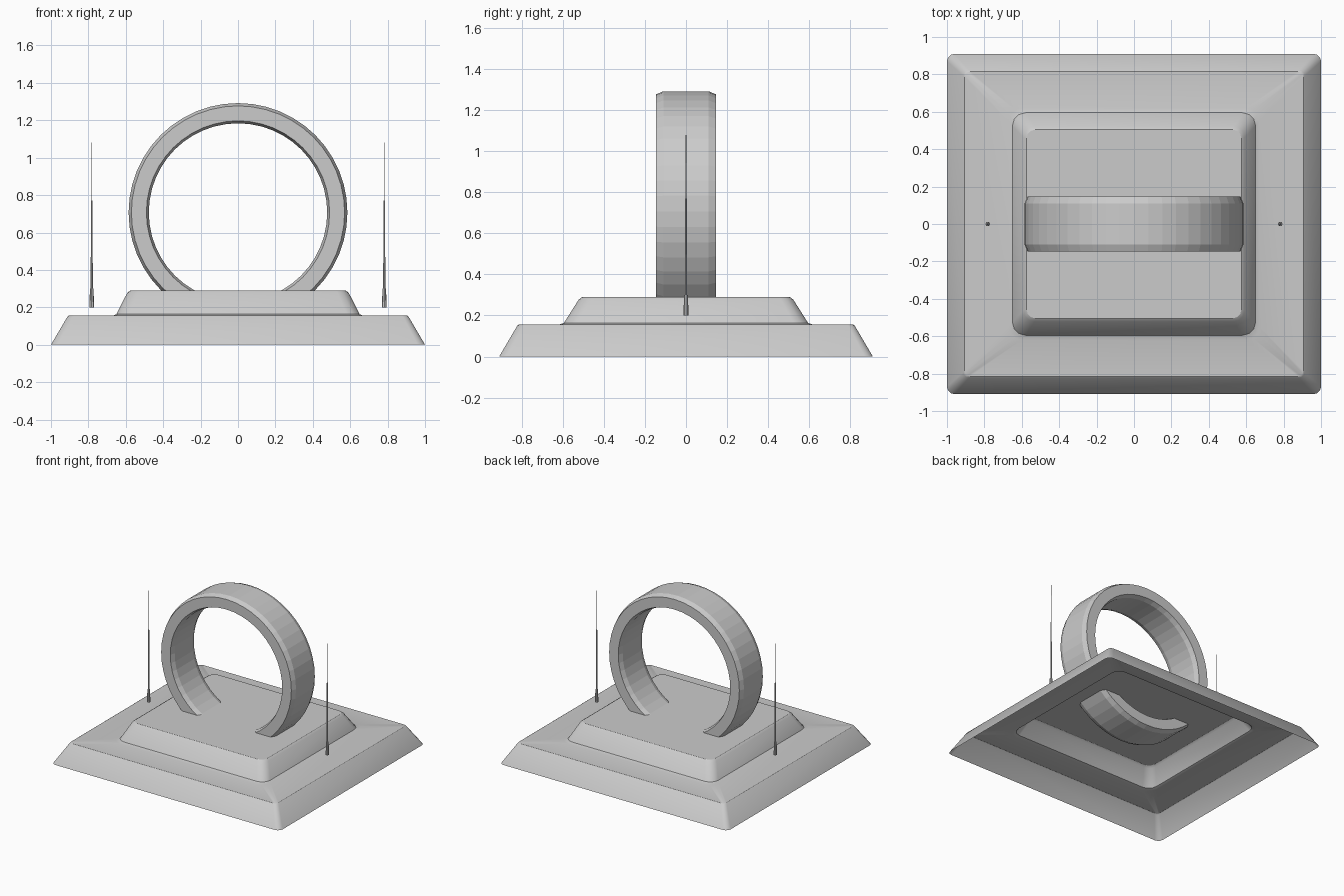
import bpy, bmesh, math

cube = bpy.data.objects.get("Cube")
if cube:
    bpy.data.objects.remove(cube, do_unlink=True)

grey = bpy.data.materials.new("plain_grey")
grey.use_nodes = True
colour = (0.6, 0.6, 0.6, 1)
grey.diffuse_color = colour
grey.node_tree.nodes["Principled BSDF"].inputs["Base Color"].default_value = colour


def loft(name, loops, closed=False, cap_start=False, cap_end=False):
    """Skin a list of equal-length point loops; closed joins last to first."""
    bm = bmesh.new()
    rings = [[bm.verts.new(p) for p in loop] for loop in loops]
    pairs = list(zip(rings, rings[1:]))
    if closed:
        pairs.append((rings[-1], rings[0]))
    for a, b in pairs:
        n = len(a)
        for i in range(n):
            j = (i + 1) % n
            bm.faces.new((a[i], a[j], b[j], b[i]))
    if cap_start:
        bm.faces.new(rings[0][::-1])
    if cap_end:
        bm.faces.new(rings[-1])
    mesh = bpy.data.meshes.new(name)
    bm.to_mesh(mesh)
    bm.free()
    mesh.materials.append(grey)
    obj = bpy.data.objects.new(name, mesh)
    bpy.context.collection.objects.link(obj)
    return obj


def rounded_rect(hx, hy, r, z, steps=3):
    """Counter-clockwise rectangle with rounded corners."""
    points = []
    for k, (sx, sy) in enumerate(((1, 1), (-1, 1), (-1, -1), (1, -1))):
        for i in range(steps + 1):
            a = math.pi / 2 * (k + i / steps)
            points.append((sx * (hx - r) + r * math.cos(a),
                           sy * (hy - r) + r * math.sin(a), z))
    return points


def circle(r, segments, centre=(0, 0)):
    return [(centre[0] + r * math.cos(math.tau * i / segments),
             centre[1] + r * math.sin(math.tau * i / segments))
            for i in range(segments)]


# Two-step base: a hollow shell, open underneath
base_steps = [(1, 0.91, 0.04, 0), (0.912, 0.822, 0.03, 0.15),
              (0.905, 0.815, 0.03, 0.155), (0.67, 0.62, 0.07, 0.155),
              (0.65, 0.595, 0.07, 0.163), (0.592, 0.522, 0.06, 0.278),
              (0.575, 0.505, 0.05, 0.29)]
base = loft("stepped_base", [rounded_rect(*s) for s in base_steps], cap_end=True)
bpy.ops.object.select_all(action="DESELECT")
base.select_set(True)
bpy.context.view_layer.objects.active = base
bpy.ops.object.shade_smooth_by_angle(angle=math.radians(30))

# Upright ring with chamfered rims, its lowest part sunk through the base
ring_profile = [(0.585, -0.11), (0.585, 0.11), (0.57, 0.147), (0.49, 0.147),
                (0.477, 0.11), (0.477, -0.11), (0.49, -0.147), (0.57, -0.147)]
loft("portal_ring",
     [[(x, y, z) for x, z in circle(r, 48, (0, 0.707))] for r, y in ring_profile],
     closed=True)

# Tapered antennas either side of the ring
antenna_profile = [(0.012, 0.2), (0.01, 0.3), (0.006, 0.3), (0.004, 0.77),
                   (0.002, 0.77), (0.0015, 1.08)]
for side, x0 in (("left", 0.782), ("right", -0.782)):
    loft(side + "_antenna",
         [[(x, y, z) for x, y in circle(r, 8, (x0, 0))] for r, z in antenna_profile],
         cap_start=True, cap_end=True)
